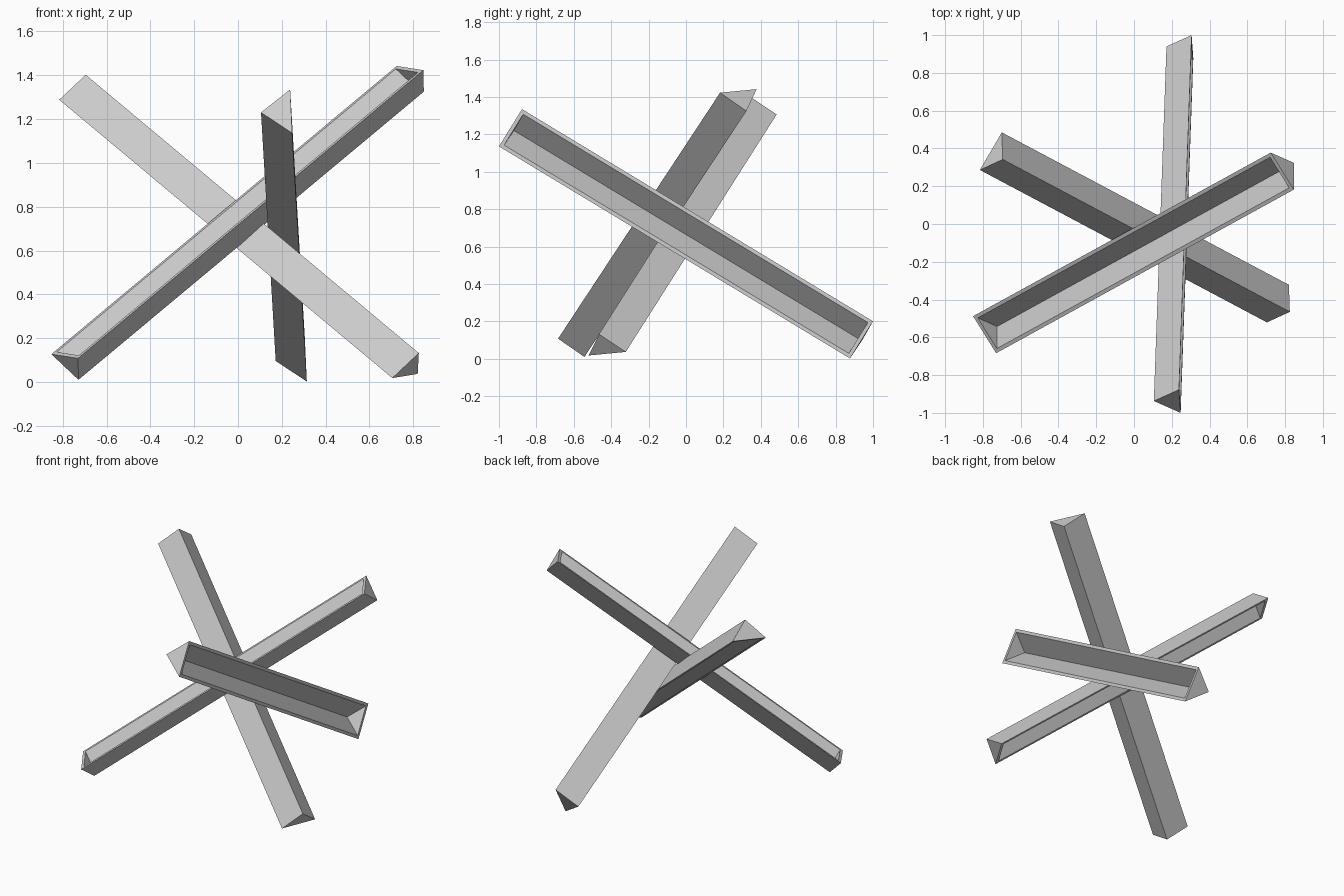
import bpy, bmesh
from mathutils import Vector

if "Cube" in bpy.data.objects:
    bpy.data.objects.remove(bpy.data.objects["Cube"])

RIM = 0.02  # wall thickness at the open side


def trough_beam(name, edge_a, edge_b, apex, along):
    """Triangular beam with end caps; the side between edge_a and edge_b is open."""
    a, b, c, d = (Vector(v) for v in (edge_a, edge_b, apex, along))
    across = (b - a).normalized()
    run = d.normalized()
    mid = (a + b) / 2
    # inner profile keeps its walls parallel to the outer ones
    ratio = 1 - 2 * RIM / (b - a).length
    inner = [a + across * RIM, b - across * RIM, mid + (c - mid) * ratio]

    bm = bmesh.new()
    o0 = [bm.verts.new(p) for p in (a, b, c)]
    o1 = [bm.verts.new(p + d) for p in (a, b, c)]
    i0 = [bm.verts.new(p + run * RIM) for p in inner]
    i1 = [bm.verts.new(p + d - run * RIM) for p in inner]

    # end caps, outside and inside
    for tri in (o0, o1, i0, i1):
        bm.faces.new(tri)
    # two long walls, outside and inside
    for s, e in ((o0, o1), (i0, i1)):
        for j, k in ((1, 2), (2, 0)):
            bm.faces.new((s[j], s[k], e[k], e[j]))
    # rim around the opening
    outer = [o0[0], o0[1], o1[1], o1[0]]
    lip = [i0[0], i0[1], i1[1], i1[0]]
    for j in range(4):
        k = (j + 1) % 4
        bm.faces.new((outer[j], outer[k], lip[k], lip[j]))
    bmesh.ops.recalc_face_normals(bm, faces=bm.faces)

    mesh = bpy.data.meshes.new(name)
    bm.to_mesh(mesh)
    bm.free()
    obj = bpy.data.objects.new(name, mesh)
    bpy.context.collection.objects.link(obj)
    return obj


# beam rising to the back right, open upwards
trough_beam("rising_beam", (-0.852, -0.488, 0.127), (-0.73, -0.684, 0.108),
            (-0.728, -0.543, 0.01), (1.576, 0.866, 1.315))
# beam falling to the front right, open downwards
trough_beam("falling_beam", (-0.70, 0.485, 1.307), (-0.816, 0.286, 1.288),
            (-0.695, 0.342, 1.402), (1.52, -0.807, -1.27))
# beam leaning front to back, open to the right
trough_beam("leaning_beam", (0.238, -0.877, 1.335), (0.247, -1.0, 1.136),
            (0.105, -0.937, 1.23), (0.067, 1.877, -1.134))
